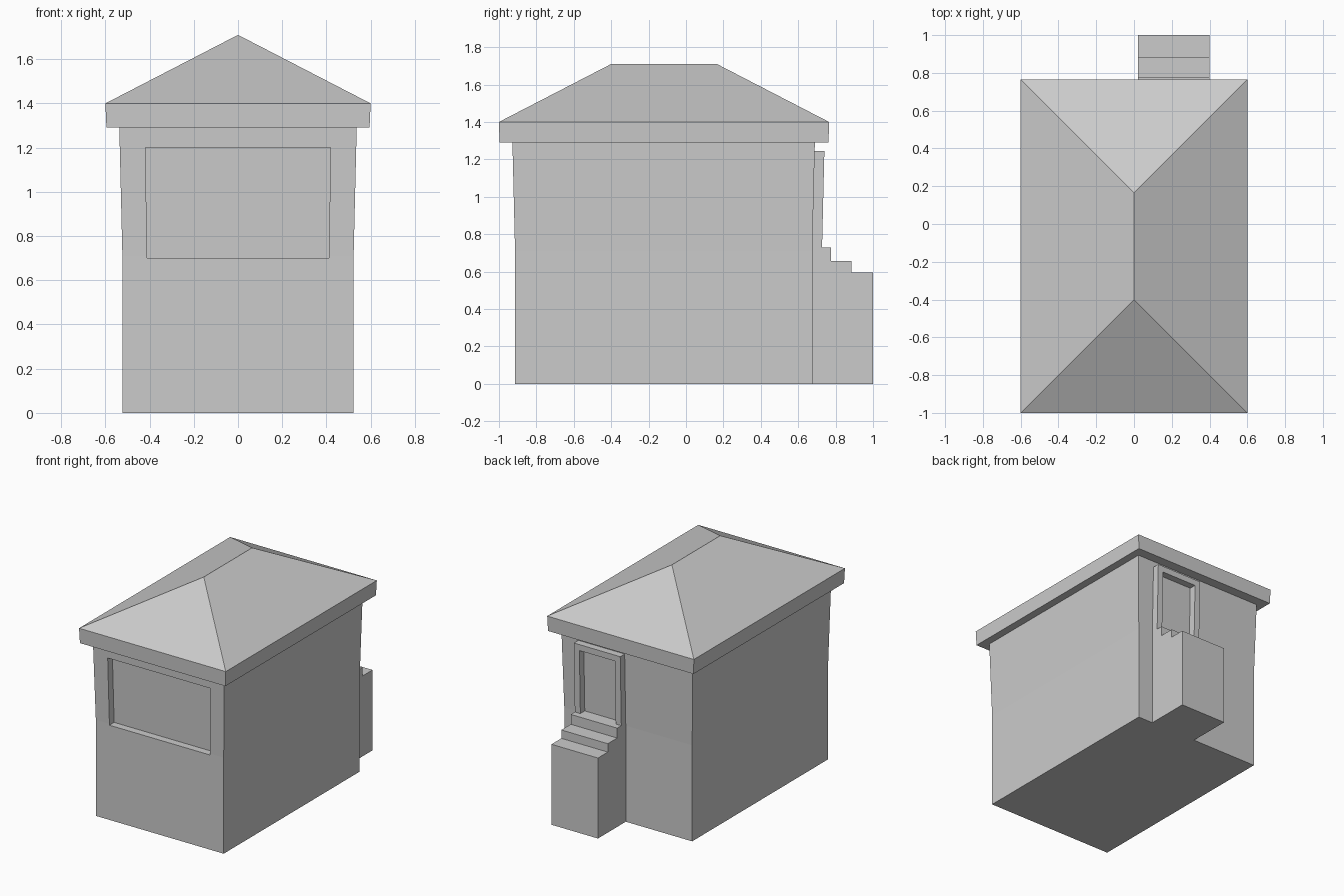
import bpy, bmesh

if "Cube" in bpy.data.objects:
    bpy.data.objects.remove(bpy.data.objects["Cube"], do_unlink=True)

grey = bpy.data.materials.new("plain grey")
grey.use_nodes = True
COLOUR = (0.6, 0.6, 0.6, 1)
grey.diffuse_color = COLOUR
grey.node_tree.nodes["Principled BSDF"].inputs["Base Color"].default_value = COLOUR


def finish(name, bm):
    bmesh.ops.remove_doubles(bm, verts=bm.verts, dist=0.0001)
    bmesh.ops.recalc_face_normals(bm, faces=bm.faces)
    mesh = bpy.data.meshes.new(name)
    bm.to_mesh(mesh)
    bm.free()
    mesh.materials.append(grey)
    obj = bpy.data.objects.new(name, mesh)
    bpy.context.collection.objects.link(obj)
    return obj


def loft(name, rings):
    """Solid through rectangles (x0, x1, y0, y1, z), bottom to top."""
    bm = bmesh.new()
    loops = [[bm.verts.new(p) for p in ((a, c, z), (b, c, z), (b, d, z), (a, d, z))]
             for a, b, c, d, z in rings]
    for low, high in zip(loops, loops[1:]):
        for i in range(4):
            j = (i + 1) % 4
            bm.faces.new((low[i], low[j], high[j], high[i]))
    bm.faces.new(loops[0])
    if rings[-1][0] != rings[-1][1]:
        bm.faces.new(loops[-1])
    return finish(name, bm)


# Walls: upright to the bend, then flaring slightly to the eaves
BEND, EAVES, FLARE = 0.71, 1.29, 0.014
HALF, FRONT, BACK = 0.523, -0.914, 0.675


def flare(z):
    return FLARE * max(0, z - BEND) / (EAVES - BEND)


walls = loft("walls", [(-HALF - f, HALF + f, FRONT - f, BACK + f, z)
                       for z in (0, BEND, EAVES) for f in [flare(z)]])

# Front window recess
cutter = loft("window_cutter", [(-w, w, -1.1, FRONT - flare(z) + 0.055, z)
                                for z, w in ((0.70, 0.412), (1.20, 0.418))])
cutter.hide_render = True
cutter.hide_viewport = True
cut = walls.modifiers.new("window recess", 'BOOLEAN')
cut.operation = 'DIFFERENCE'
cut.solver = 'EXACT'
cut.object = cutter

# Hipped roof with a deep fascia
loft("roof", [(-0.595, 0.595, -0.997, 0.762, EAVES),
              (-0.6, 0.6, -1, 0.765, 1.4),
              (0, 0, -0.4, 0.165, 1.71)])

# Back steps: stepped side profile extruded across the width
LEFT, RIGHT = 0.40, 0.02
profile = [(BACK, 0), (1, 0), (1, 0.595), (0.885, 0.595), (0.885, 0.657),
           (0.775, 0.657), (0.775, 0.73), (BACK, 0.73)]
bm = bmesh.new()
side = bm.faces.new([bm.verts.new((RIGHT, y, z)) for y, z in profile])
swept = bmesh.ops.extrude_face_region(bm, geom=[side], use_keep_orig=True)["geom"]
bmesh.ops.translate(bm, vec=(LEFT - RIGHT, 0, 0),
                    verts=[v for v in swept if isinstance(v, bmesh.types.BMVert)])
finish("back_steps", bm)

# Door frame around the back doorway, following the wall slope
STILE, SILL, HEAD = 0.045, 0.73, 1.245


def frame_part(name, x0, x1, z0, z1):
    loft(name, [(x0, x1, BACK + flare(z), BACK + flare(z) + 0.052, z) for z in (z0, z1)])


frame_part("door_frame_right", RIGHT, RIGHT + STILE, SILL, HEAD - STILE)
frame_part("door_frame_left", LEFT - STILE, LEFT, SILL, HEAD - STILE)
frame_part("door_frame_head", RIGHT, LEFT, HEAD - STILE, HEAD)
